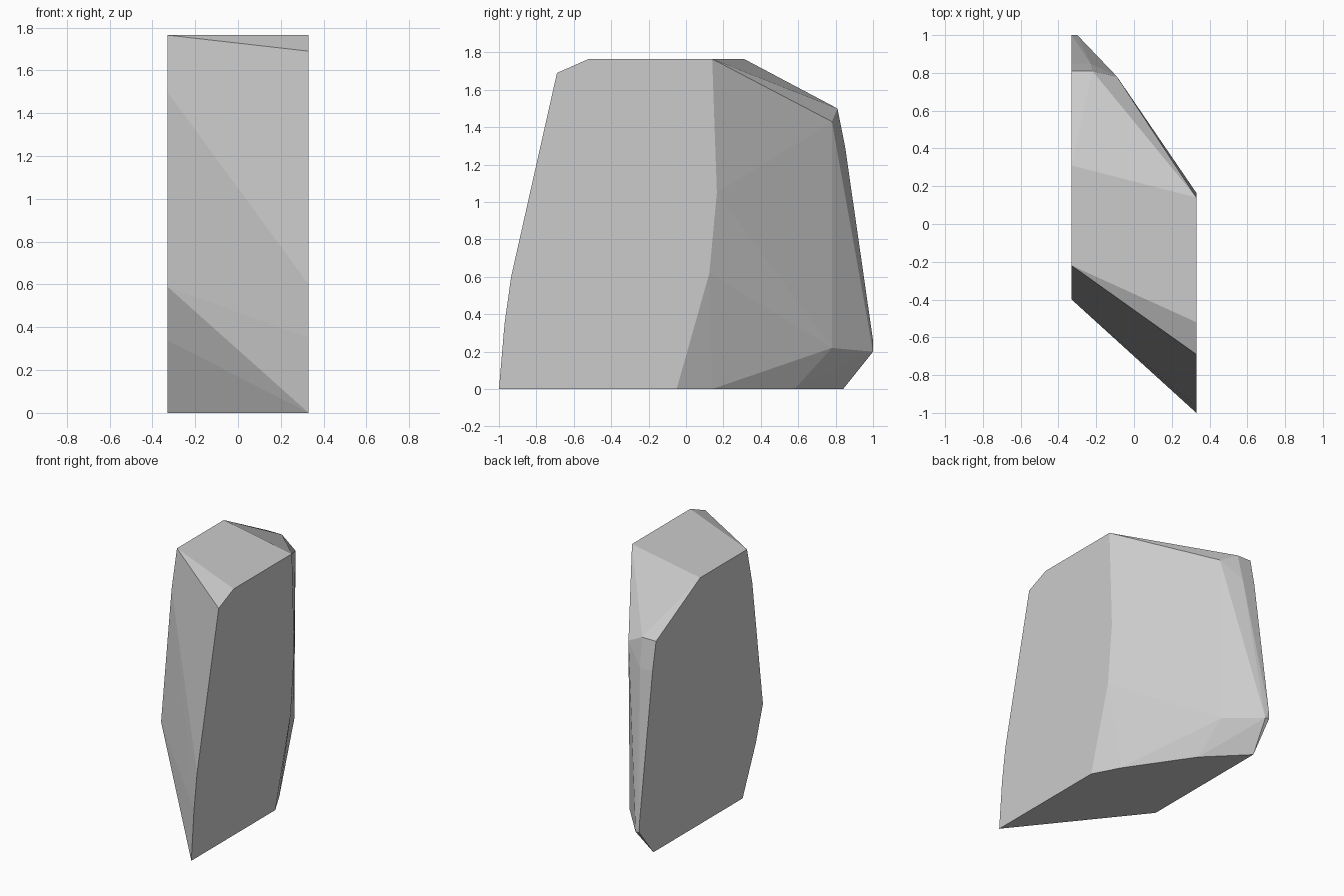
import bpy
import bmesh

cube = bpy.data.objects.get("Cube")
if cube:
    bpy.data.objects.remove(cube)

HALF_WIDTH = 0.33

# Outlines (y, z) of the two flat, parallel cut sides of the stone
right_side = [(-1, 0), (-0.97, 0.35), (-0.935, 0.6), (-0.69, 1.69), (-0.52, 1.765),
              (0.14, 1.765), (0.165, 1.05), (0.125, 0.62), (-0.05, 0)]
left_side = [(-0.17, 0), (-0.32, 0.34), (-0.4, 0.59), (-0.28, 1.5), (-0.22, 1.765),
             (0.31, 1.765), (0.81, 1.5), (0.85, 1.3), (1, 0.26), (1, 0.2), (0.84, 0)]

# Corners of the chipped back between the sides
back_corners = [(0.23, 0.14, 0), (-0.07, 0.58, 0), (-0.1, 0.78, 0.22), (-0.3, 1, 0.2),
                (-0.23, 0.85, 1.3), (-0.22, 0.81, 1.5), (-0.09, 0.78, 1.43)]

points = [(HALF_WIDTH, y, z) for y, z in right_side]
points += [(-HALF_WIDTH, y, z) for y, z in left_side]
points += back_corners

# Wrap the corners in a faceted convex solid
bm = bmesh.new()
for p in points:
    bm.verts.new(p)
hull = bmesh.ops.convex_hull(bm, input=bm.verts[:])
loose = {g for g in hull["geom_interior"] + hull["geom_unused"]
         if isinstance(g, bmesh.types.BMVert)}
bmesh.ops.delete(bm, geom=list(loose), context="VERTS")
bmesh.ops.dissolve_limit(bm, angle_limit=0.005, verts=bm.verts[:], edges=bm.edges[:])
bmesh.ops.recalc_face_normals(bm, faces=bm.faces[:])

mesh = bpy.data.meshes.new("stone_block")
bm.to_mesh(mesh)
bm.free()
stone = bpy.data.objects.new("stone_block", mesh)
bpy.context.scene.collection.objects.link(stone)

# Plain grey stone
grey = bpy.data.materials.new("light_grey")
grey.use_nodes = True
colour = (0.6, 0.6, 0.6, 1)
grey.diffuse_color = colour
grey.node_tree.nodes["Principled BSDF"].inputs["Base Color"].default_value = colour
mesh.materials.append(grey)
